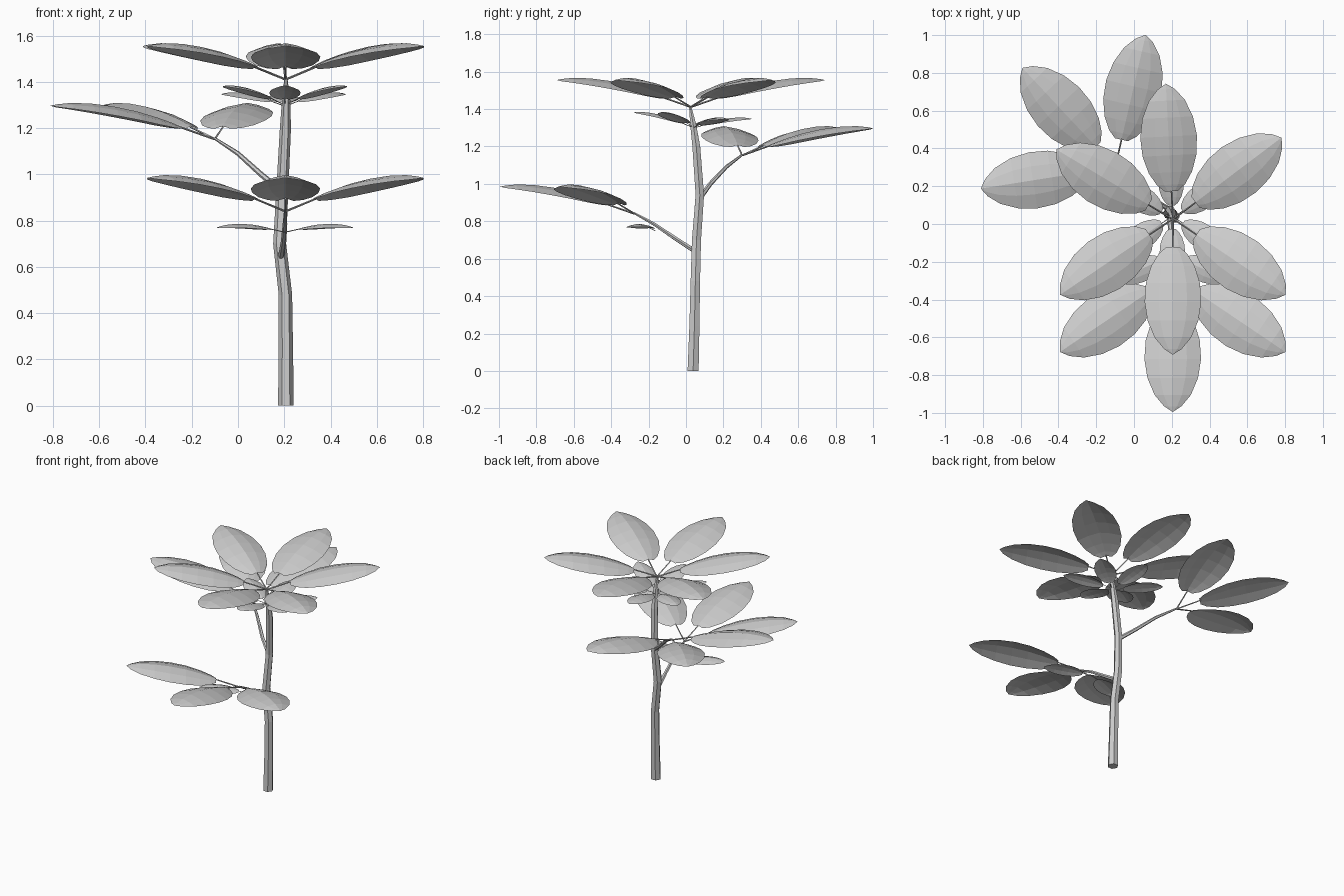
import bpy, bmesh, math
from mathutils import Vector

if "Cube" in bpy.data.objects:
    bpy.data.objects.remove(bpy.data.objects["Cube"])


def add_object(name, bm):
    bmesh.ops.recalc_face_normals(bm, faces=bm.faces)
    me = bpy.data.meshes.new(name)
    bm.to_mesh(me)
    bm.free()
    ob = bpy.data.objects.new(name, me)
    bpy.context.collection.objects.link(ob)
    return ob


def sweep(bm, path, sides):
    """Faceted tapering tube through (x, y, z, radius) points."""
    pts = [Vector(p[:3]) for p in path]
    rings = []
    for i, p in enumerate(pts):
        t = (pts[min(i + 1, len(pts) - 1)] - pts[max(i - 1, 0)]).normalized()
        ref = Vector((0, 1, 0)) if abs(t.z) > 0.9 else Vector((0, 0, 1))
        u = ref.cross(t).normalized()
        v = t.cross(u)
        if i == 0 and t.z > 0.9:          # flat cut on the ground
            u, v = Vector((1, 0, 0)), Vector((0, 1, 0))
        r = path[i][3]
        rings.append([bm.verts.new(p + r * (u * math.cos(a) + v * math.sin(a)))
                      for a in (2 * math.pi * k / sides for k in range(sides))])
    for a, b in zip(rings, rings[1:]):
        for k in range(sides):
            n = (k + 1) % sides
            bm.faces.new((a[k], a[n], b[n], b[k]))
    bm.faces.new(rings[0])
    bm.faces.new(rings[-1])


def tube(name, path, sides):
    bm = bmesh.new()
    sweep(bm, path, sides)
    return add_object(name, bm)


# Leaf stations: distance from hub, midrib height, half width
LEAF = [(0.150, 0.055, 0.035), (0.185, 0.070, 0.075), (0.25, 0.093, 0.115),
        (0.34, 0.120, 0.143), (0.44, 0.141, 0.150), (0.54, 0.154, 0.134),
        (0.63, 0.157, 0.096), (0.69, 0.151, 0.046), (0.72, 0.145, 0.0)]


def leaf(name, hub, azimuth, scale=1.0, tilt=0.0):
    a = math.radians(azimuth)
    d = Vector((math.cos(a), math.sin(a), 0))
    side = Vector((-d.y, d.x, 0))
    hub = Vector(hub)

    def place(r, s, z):
        return hub + scale * (d * r + side * s + Vector((0, 0, z + tilt * r)))

    bm = bmesh.new()
    rows = []
    for r, z, w in LEAF[:-1]:
        droop = 0.042 * w / 0.15
        rows.append([bm.verts.new(place(r, w * t, z - droop * abs(t) ** 1.5))
                     for t in (-1, -0.5, 0, 0.5, 1)])
    tip = bm.verts.new(place(LEAF[-1][0], 0, LEAF[-1][1]))
    for p, q in zip(rows, rows[1:]):
        for k in range(4):
            bm.faces.new((p[k], p[k + 1], q[k + 1], q[k]))
    for k in range(4):
        bm.faces.new((rows[-1][k], rows[-1][k + 1], tip))
    # thin leaf stalk
    base = place(*[LEAF[0][0] + 0.01, 0, LEAF[0][1]])
    sweep(bm, [(*hub, 0.005 * scale), (*base, 0.004 * scale)], 4)
    return add_object(name, bm)


def fan(name, hub, azimuth, scale=1.0, tilt=0.0, offsets=(-56, 0, 56)):
    for i, o in enumerate(offsets):
        leaf(f"{name}_{i + 1}", hub, azimuth + o, scale, tilt)


# Trunk with gentle bends
tube("trunk", [(0.207, 0.038, 0, 0.034), (0.207, 0.045, 0.24, 0.031),
               (0.205, 0.05, 0.48, 0.029), (0.18, 0.056, 0.70, 0.028),
               (0.192, 0.074, 0.94, 0.026), (0.205, 0.055, 1.20, 0.024),
               (0.208, 0.038, 1.32, 0.018), (0.207, 0.022, 1.415, 0.007)], 6)

# Side branches
tube("front_branch", [(0.185, 0.055, 0.635, 0.014), (0.197, -0.06, 0.71, 0.012),
                      (0.203, -0.17, 0.785, 0.010), (0.205, -0.28, 0.845, 0.006)], 6)
tube("back_branch", [(0.19, 0.075, 0.925, 0.014), (0.10, 0.13, 1.0, 0.012),
                     (0.0, 0.215, 1.09, 0.010), (-0.10, 0.30, 1.155, 0.006)], 6)

# Crown: two fans of large leaves
fan("crown_front_leaf", (0.206, 0.028, 1.41), -90)
fan("crown_back_leaf", (0.206, 0.024, 1.41), 93)

# Small leaves just below the crown
fan("small_front_leaf", (0.203, 0.042, 1.30), -90, 0.45, 0.05)
fan("small_back_leaf", (0.203, 0.03, 1.295), 92, 0.45, -0.04)

# Leaves on the branches
fan("front_branch_leaf", (0.205, -0.275, 0.84), -90)
fan("front_branch_small_leaf", (0.203, -0.165, 0.75), -90, 0.45, -0.14, (-66, 66))
fan("back_branch_leaf", (-0.10, 0.30, 1.152), 133)
